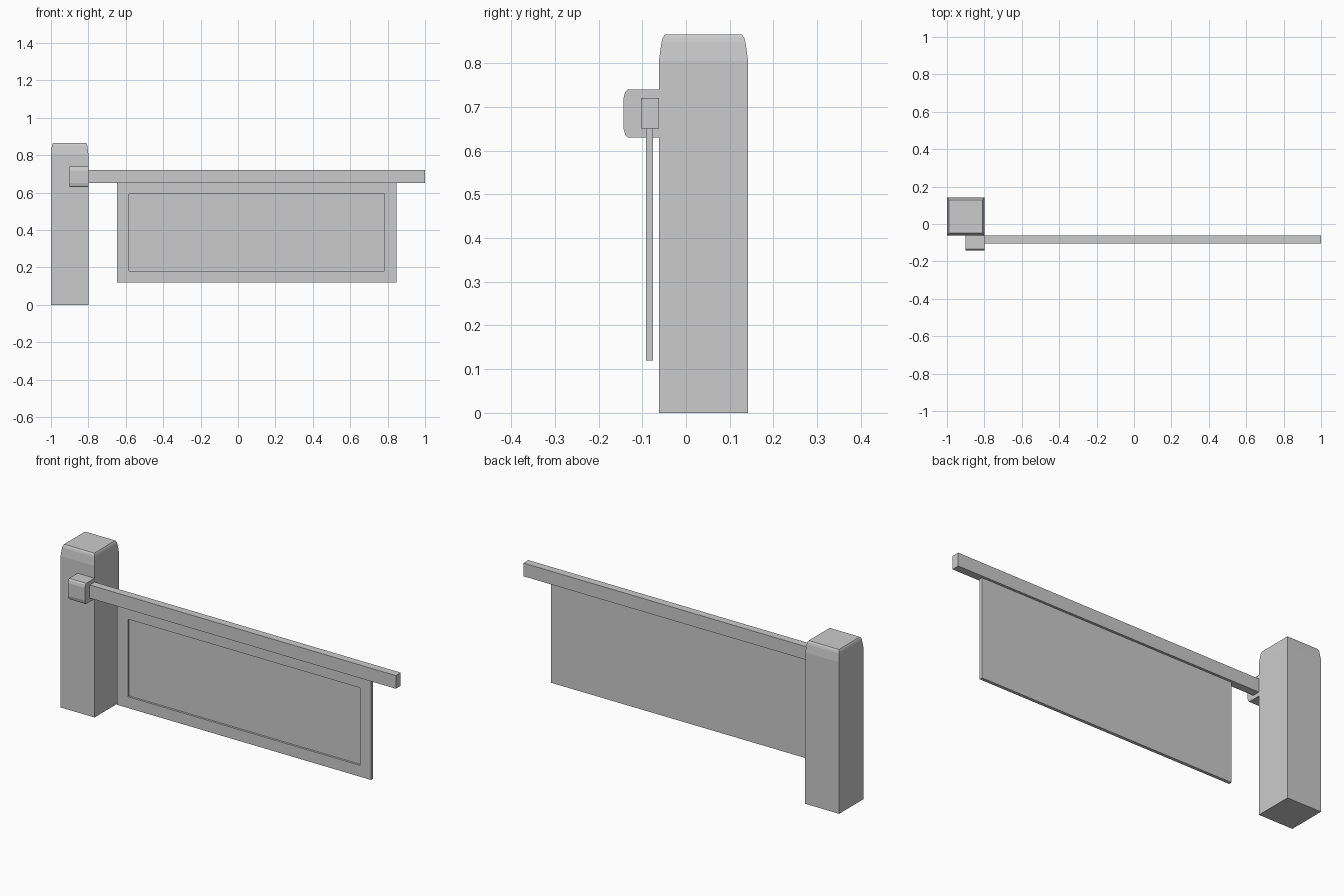
import bpy, bmesh

if "Cube" in bpy.data.objects:
    bpy.data.objects.remove(bpy.data.objects["Cube"])


def make_object(name, bm):
    bmesh.ops.recalc_face_normals(bm, faces=bm.faces)
    mesh = bpy.data.meshes.new(name)
    bm.to_mesh(mesh)
    bm.free()
    obj = bpy.data.objects.new(name, mesh)
    bpy.context.collection.objects.link(obj)
    return obj


def loft(name, rings):
    """Join equal-length point rings into a closed solid."""
    bm = bmesh.new()
    loops = [[bm.verts.new(p) for p in ring] for ring in rings]
    n = len(loops[0])
    for a, b in zip(loops, loops[1:]):
        for i in range(n):
            j = (i + 1) % n
            bm.faces.new((a[i], a[j], b[j], b[i]))
    bm.faces.new(loops[0])
    bm.faces.new(loops[-1])
    return make_object(name, bm)


def rect(x0, x1, y0, y1, z):
    return [(x0, y0, z), (x1, y0, z), (x1, y1, z), (x0, y1, z)]


def upright(x0, x1, z0, z1, y):
    return [(x0, y, z0), (x1, y, z0), (x1, y, z1), (x0, y, z1)]


# Square post with a softened top
steps = [(0, 0), (0.805, 0), (0.848, 0.006), (0.858, 0.009), (0.865, 0.014)]
loft("post", [rect(-1 + i * 0.8, -0.8 - i * 0.8, -0.062 + i, 0.142 - i, z)
              for z, i in steps])

# Hub block holding the arm, front edges rounded top and bottom
half = [(-0.062, 0.055), (-0.133, 0.055), (-0.139, 0.049), (-0.143, 0.034)]
profile = [(y, 0.685 - h) for y, h in half] + [(y, 0.685 + h) for y, h in reversed(half)]
loft("arm_hub", [[(x, y, z) for y, z in profile] for x in (-0.9, -0.8)])

# Horizontal arm
loft("arm", [rect(-0.8, 1.0, -0.103, -0.062, z) for z in (0.65, 0.72)])

# Hanging panel with a recessed front field
loft("sign_panel", [upright(-0.647, 0.847, 0.12, 0.65, -0.075),
                    upright(-0.647, 0.847, 0.12, 0.65, -0.092),
                    upright(-0.583, 0.782, 0.18, 0.592, -0.092),
                    upright(-0.583, 0.782, 0.18, 0.592, -0.081)])
